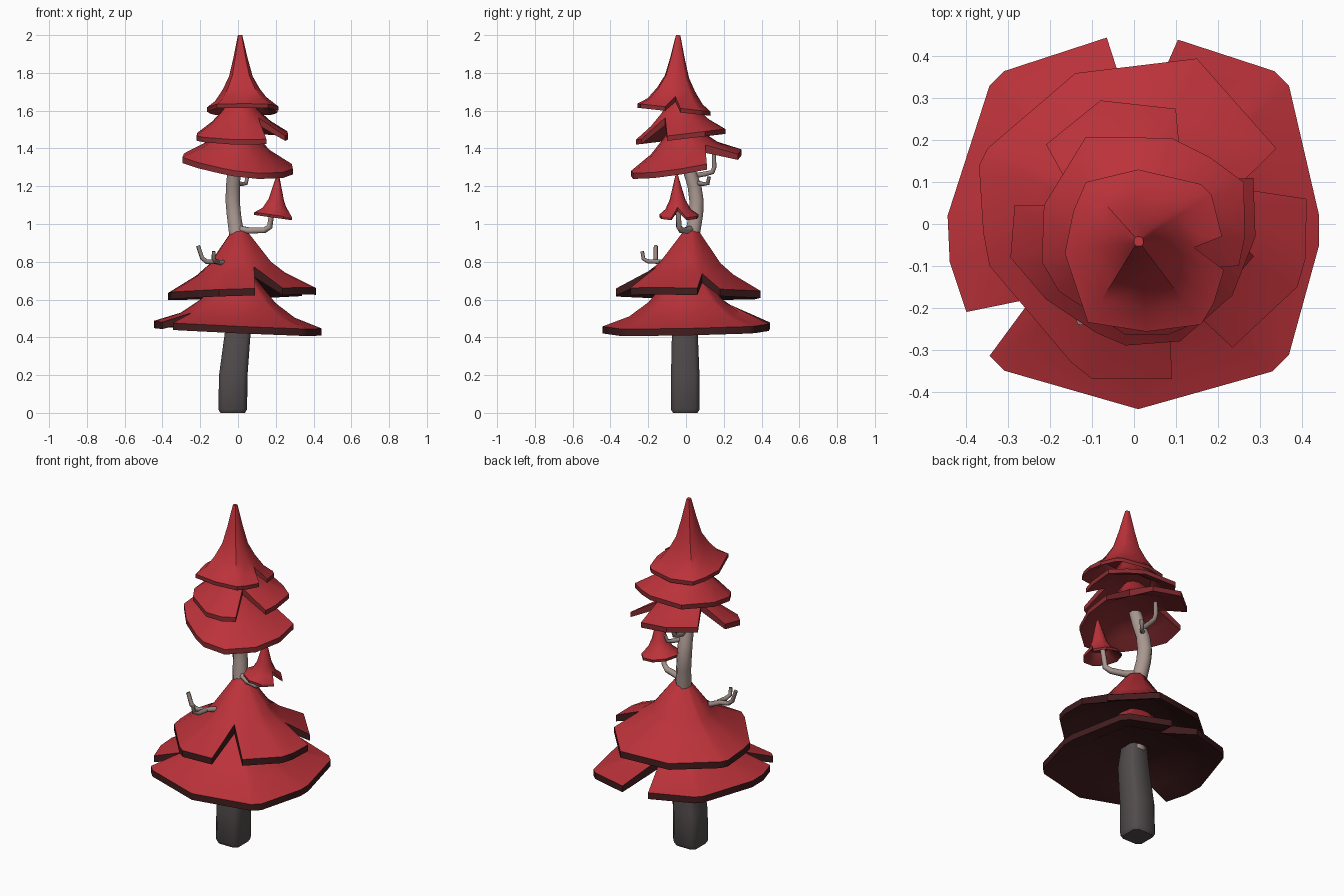
import bpy, bmesh, math

if "Cube" in bpy.data.objects:
    bpy.data.objects.remove(bpy.data.objects["Cube"])


def mat(name, col):
    m = bpy.data.materials.new(name)
    m.diffuse_color = (*col, 1)
    m.use_nodes = True
    m.node_tree.nodes["Principled BSDF"].inputs["Base Color"].default_value = m.diffuse_color
    return m


RED = mat("red foliage", (0.5, 0.032, 0.042))
MAROON = mat("dark maroon underside", (0.055, 0.012, 0.013))
DEEP = mat("deep red underside", (0.25, 0.025, 0.03))
DARK = mat("dark bark", (0.085, 0.072, 0.074))
PALE = mat("pale bark", (0.4, 0.31, 0.28))
TWIG = mat("twig bark", (0.3, 0.235, 0.21))


def finish(name, bm, mats, angle=38):
    bmesh.ops.remove_doubles(bm, verts=bm.verts, dist=1e-5)
    bmesh.ops.recalc_face_normals(bm, faces=bm.faces)
    me = bpy.data.meshes.new(name)
    bm.to_mesh(me)
    bm.free()
    for m in mats:
        me.materials.append(m)
    ob = bpy.data.objects.new(name, me)
    bpy.context.collection.objects.link(ob)
    bpy.ops.object.select_all(action='DESELECT')
    ob.select_set(True)
    bpy.context.view_layer.objects.active = ob
    bpy.ops.object.shade_smooth_by_angle(angle=math.radians(angle))
    return ob


def height(profile, s):
    # height fraction of the cone at rim fraction s
    for (s0, f0), (s1, f1) in zip(profile, profile[1:]):
        if s1 <= s <= s0:
            return f0 + (f1 - f0) * (s0 - s) / (s0 - s1)
    return 1.0


def tier(name, rim, apex, plane, profile, thick, under):
    """Cone skirt with a hollowed underside. Rim points are (x, y) or, at a notch,
    (x, y, inner fraction). plane = z, slope in x, slope in y of the lower rim."""
    ax, ay, az = apex

    def base(x, y):
        return plane[0] + plane[1] * x + plane[2] * y

    rise = az - base(ax, ay) - thick
    bm = bmesh.new()

    def ring(s, top=True):
        vs = []
        for p in rim:
            e = min(s, p[2]) if len(p) > 2 else s
            x, y = ax + (p[0] - ax) * e, ay + (p[1] - ay) * e
            h = rise * height(profile, e)
            vs.append(bm.verts.new((x, y, base(x, y) + (thick + h if top else h * .85))))
        return vs

    rings = [ring(s, False) for s in (.48, .7, 1)] + [ring(s) for s, f in profile]
    n = len(rim)
    for k, (a, b) in enumerate(zip(rings, rings[1:])):
        for i in range(n):
            j = (i + 1) % n
            f = bm.faces.new((a[i], a[j], b[j], b[i]))
            f.material_index = 1 if k < 3 else 0
    bm.faces.new(rings[-1])
    c = bm.verts.new((ax, ay, base(ax, ay) + rise * height(profile, .48) * .85))
    for i in range(n):
        bm.faces.new((c, rings[0][(i + 1) % n], rings[0][i])).material_index = 1
    bmesh.ops.dissolve_degenerate(bm, dist=1e-5, edges=bm.edges)
    return finish(name, bm, [RED, under])


# Five foliage tiers, bottom to top
tier("foliage_bottom",
     [(.105, .44), (.015, .44, .5), (-.065, .445), (-.31, .365), (-.345, .33),
      (-.445, .02), (-.44, -.09), (-.40, -.21), (-.37, -.27, .66), (-.345, -.315),
      (-.31, -.35), (.01, -.442), (.33, -.352), (.37, -.312), (.442, -.05), (.442, .02),
      (.37, .33), (.335, .365)],
     (0, 0, .80), (.43, -.045, .02), [(1, 0), (.68, .15), (.45, .37), (.05, 1)], .037, MAROON)
tier("foliage_second",
     [(.15, .395), (-.14, .36), (-.35, .18), (-.37, .14), (-.36, -.02), (-.345, -.10),
      (-.15, -.33), (-.10, -.37), (.09, -.37), (.165, -.34, .5), (.235, -.295),
      (.39, -.15), (.41, -.08), (.412, .06), (.39, .12, .62), (.34, .18)],
     (.005, .03, .97), (.612, .03, -.02), [(1, 0), (.6, .27), (.42, .45), (.12, .95), (.03, 1)],
     .037, MAROON)
tier("foliage_third",
     [(.10, .275), (-.08, .295), (-.21, .19), (-.26, .12, .5), (-.285, .045), (-.295, -.08),
      (-.21, -.18), (-.09, -.26), (-.02, -.29), (.11, -.28), (.235, -.17), (.29, -.03),
      (.285, .11), (.21, .21, .55)],
     (0, -.03, 1.58), (1.302, -.12, .18), [(1, 0), (.6, .27), (.35, .55), (.05, 1)], .03, DEEP)
tier("foliage_fourth",
     [(.09, .205), (-.115, .208), (-.215, .045), (-.22, -.09), (-.18, -.16), (-.02, -.265),
      (.08, -.265), (.15, -.235), (.21, -.18, .5), (.25, -.10), (.265, -.03), (.262, .10),
      (.18, .16)],
     (.005, -.04, 1.72), (1.452, 0, .12), [(1, 0), (.65, .25), (.4, .5), (.05, 1)], .026, DEEP)
tier("foliage_top",
     [(.16, .095), (.01, .13), (-.115, .10), (-.145, .03), (-.165, -.07), (-.11, -.235),
      (.03, -.257), (.16, -.24), (.19, -.19), (.215, -.11), (.215, -.065, .65),
      (.21, -.03), (.185, .07)],
     (.01, -.04, 2.0), (1.587, 0, -.11),
     [(1, 0), (.75, .09), (.52, .25), (.33, .43), (.2, .68), (.06, 1)], .022, DEEP)

# Little sapling on a side branch
sap = [(.19 + .104 * math.cos(a), -.037 + .106 * math.sin(a))
       for a in (math.radians(22 + 316 * i / 8) for i in range(9))]
tier("sapling_foliage", sap + [(.29, -.04, .55)], (.213, -.05, 1.26), (1.06, -.14, 0),
     [(1, 0), (.65, .14), (.4, .38), (.06, 1)], .014, DEEP)


def trunk(name, rows, spread, material):
    # eight-sided stack; spread is the half angle of each corner bevel
    bm = bmesh.new()
    rings = []
    for x, y, z, r in rows:
        angs = [math.radians(45 + 90 * q + d) for q in range(4) for d in (-spread, spread)]
        rings.append([bm.verts.new((x + r * math.cos(a), y + r * math.sin(a), z)) for a in angs])
    for a, b in zip(rings, rings[1:]):
        for i in range(8):
            j = (i + 1) % 8
            bm.faces.new((a[i], a[j], b[j], b[i]))
    bm.faces.new(rings[0])
    bm.faces.new(rings[-1])
    finish(name, bm, [material], 50)


trunk("lower_trunk", [(-.028, -.004, 0, .08), (-.028, -.004, .02, .093), (-.025, -.004, .2, .092),
                      (-.003, -.006, .41, .084), (0, 0, .53, .07)], 10, DARK)
trunk("upper_trunk", [(0, .01, .5, .055), (-.008, .035, .95, .043), (-.022, .053, 1.05, .041),
                      (-.028, .056, 1.12, .041), (-.027, .045, 1.2, .04), (-.02, .015, 1.29, .038),
                      (-.018, -.01, 1.37, .036)], 22.5, PALE)


def twig(name, pts, r0, r1, material=TWIG):
    cu = bpy.data.curves.new(name, 'CURVE')
    cu.dimensions = '3D'
    cu.bevel_depth = 1
    cu.bevel_resolution = 1
    cu.use_fill_caps = True
    sp = cu.splines.new('POLY')
    sp.points.add(len(pts) - 1)
    for i, p in enumerate(pts):
        sp.points[i].co = (*p, 1)
        sp.points[i].radius = r0 + (r1 - r0) * i / (len(pts) - 1)
    cu.materials.append(material)
    ob = bpy.data.objects.new(name, cu)
    bpy.context.collection.objects.link(ob)
    bpy.ops.object.select_all(action='DESELECT')
    ob.select_set(True)
    bpy.context.view_layer.objects.active = ob
    bpy.ops.object.convert(target='MESH')


# Branches: sapling stem, forked front twig, two back twigs
twig("sapling_branch", [(0, .03, .975), (.06, 0, .965), (.14, -.025, .967), (.168, -.038, .985),
                        (.185, -.042, 1.1)], .02, .014, PALE)
twig("front_twig", [(-.08, -.09, .795), (-.12, -.14, .80), (-.165, -.158, .80), (-.19, -.16, .82),
                    (-.212, -.16, .885)], .015, .011)
twig("front_twig_fork", [(-.11, -.14, .80), (-.12, -.20, .802), (-.13, -.225, .815),
                         (-.128, -.232, .855)], .013, .01)
twig("back_twig", [(-.022, .04, 1.255), (-.025, .10, 1.265), (-.025, .14, 1.275),
                   (-.025, .15, 1.30), (-.025, .148, 1.37)], .016, .012)
twig("back_twig_small", [(-.02, .05, 1.22), (.02, .09, 1.212), (.042, .115, 1.215),
                         (.05, .122, 1.25)], .013, .01)
